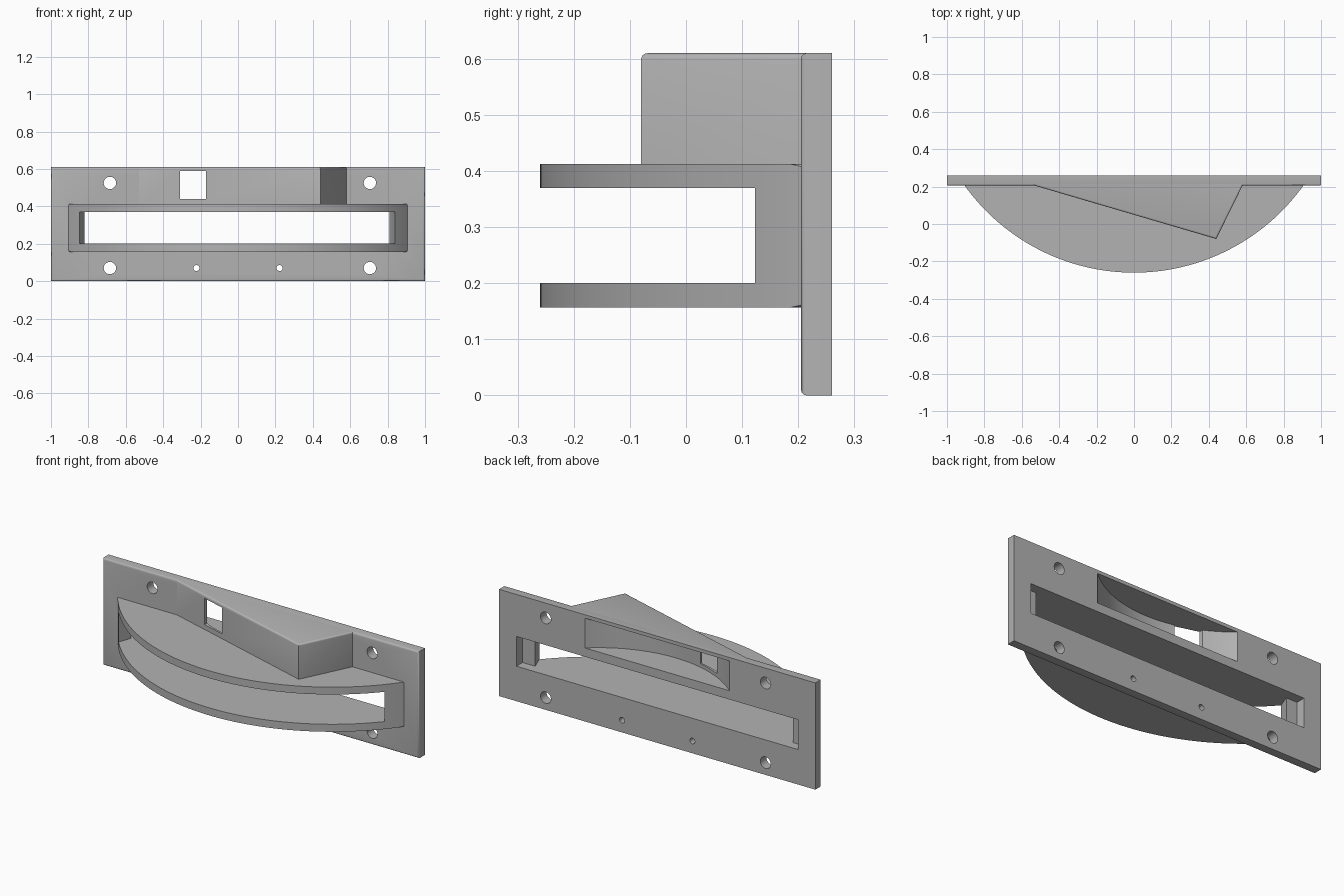
import bpy, bmesh, math
from mathutils import Matrix

old = bpy.data.objects.get("Cube")
if old:
    bpy.data.objects.remove(old, do_unlink=True)

grey = bpy.data.materials.new("plain grey")
GREY = (0.45, 0.45, 0.45, 1)
grey.diffuse_color = GREY
grey.use_nodes = True
grey.node_tree.nodes["Principled BSDF"].inputs["Base Color"].default_value = GREY


def finish(name, bm):
    bmesh.ops.recalc_face_normals(bm, faces=bm.faces)
    mesh = bpy.data.meshes.new(name)
    bm.to_mesh(mesh)
    bm.free()
    mesh.materials.append(grey)
    ob = bpy.data.objects.new(name, mesh)
    bpy.context.collection.objects.link(ob)
    return ob


def prism(name, outline, z0, z1, rule=None, width=0.01):
    """Extrude a plan outline upward and round the edges picked by the rule."""
    bm = bmesh.new()
    base = bm.faces.new([bm.verts.new((x, y, z0)) for x, y in outline])
    up = bmesh.ops.extrude_face_region(bm, geom=[base])["geom"]
    for v in up:
        if isinstance(v, bmesh.types.BMVert):
            v.co.z = z1
    if rule:
        edges = [e for e in bm.edges if rule(e.verts[0].co, e.verts[1].co)]
        bmesh.ops.bevel(bm, geom=edges, offset=width, segments=3,
                        profile=0.5, affect='EDGES')
    return finish(name, bm)


def drill(name, x, z, radius):
    """Round cutter along y."""
    bm = bmesh.new()
    place = Matrix.Translation((x, 0.23, z)) @ Matrix.Rotation(math.pi / 2, 4, 'X')
    bmesh.ops.create_cone(bm, cap_ends=True, segments=32, radius1=radius,
                          radius2=radius, depth=0.2, matrix=place)
    return finish(name, bm)


def arc(half, y_chord, y_tip, steps):
    """Circular arc bulging to the front, from -x to +x."""
    sag = y_chord - y_tip
    r = (half * half + sag * sag) / (2 * sag)
    a = math.asin(half / r)
    turns = [a * (2 * i / steps - 1) for i in range(steps + 1)]
    return [(r * math.sin(t), y_tip + r - r * math.cos(t)) for t in turns]


FRONT, BACK, TOP = 0.205, 0.26, 0.61
SHELF_LOW, SHELF_TOP = 0.157, 0.412

# Mounting plate with a rounded front rim
plate = prism("mounting_plate", [(-1, FRONT), (1, FRONT), (1, BACK), (-1, BACK)], 0, TOP,
              lambda a, b: max(a.y, b.y) < FRONT + 0.001 and (a - b).length > 0.1)

# Curved body that becomes the two shelves
body = prism("curved_shelves", arc(0.905, FRONT, -0.26, 96) + [(0.905, 0.24), (-0.905, 0.24)],
             SHELF_LOW, SHELF_TOP,
             lambda a, b: abs(a.z - b.z) < 0.001 and min(a.y, b.y) < FRONT - 0.001, 0.004)

# Slanted housing on top
housing = prism("slanted_housing",
                [(-0.53, FRONT), (0.44, -0.08), (0.58, FRONT), (0.58, 0.25), (-0.53, 0.25)],
                SHELF_TOP - 0.01, TOP,
                lambda a, b: min(a.z, b.z) > TOP - 0.001 and min(a.y, b.y) < FRONT - 0.001)

# Cutters: slot with back recess, curved pocket, window and screw holes
slot_half = [(0.84, -0.4), (0.84, 0.125), (0.81, FRONT), (0.89, FRONT), (0.89, 0.3)]
slot = prism("slot_cutter", slot_half + [(-x - 0.01 * (x < 0.85), y) for x, y in reversed(slot_half)],
             0.2, 0.37)
pocket = prism("pocket_cutter", arc(0.457, BACK, 0.09, 48) + [(0.457, 0.3), (-0.457, 0.3)],
               0.42, 0.59)
window = prism("window_cutter", [(-0.31, 0), (-0.17, 0), (-0.17, 0.22), (-0.31, 0.22)], 0.44, 0.59)
holes = [drill("hole_cutter", x, z, 0.033) for x in (-0.685, 0.705) for z in (0.07, 0.525)]
holes += [drill("hole_cutter", x, 0.07, 0.016) for x in (-0.222, 0.222)]


def cut(ob, cutters):
    bpy.context.view_layer.objects.active = ob
    for c in cutters:
        mod = ob.modifiers.new("cut", 'BOOLEAN')
        mod.operation = 'DIFFERENCE'
        mod.solver = 'EXACT'
        mod.object = c
        bpy.ops.object.modifier_apply(modifier=mod.name)


cut(plate, [slot, pocket] + holes)
cut(body, [slot])
cut(housing, [pocket, window])

for c in [slot, pocket, window] + holes:
    bpy.data.objects.remove(c, do_unlink=True)

# Smooth curves, crisp corners
for ob in (plate, body, housing):
    bpy.ops.object.select_all(action='DESELECT')
    ob.select_set(True)
    bpy.context.view_layer.objects.active = ob
    bpy.ops.object.shade_smooth_by_angle(angle=math.radians(32))
